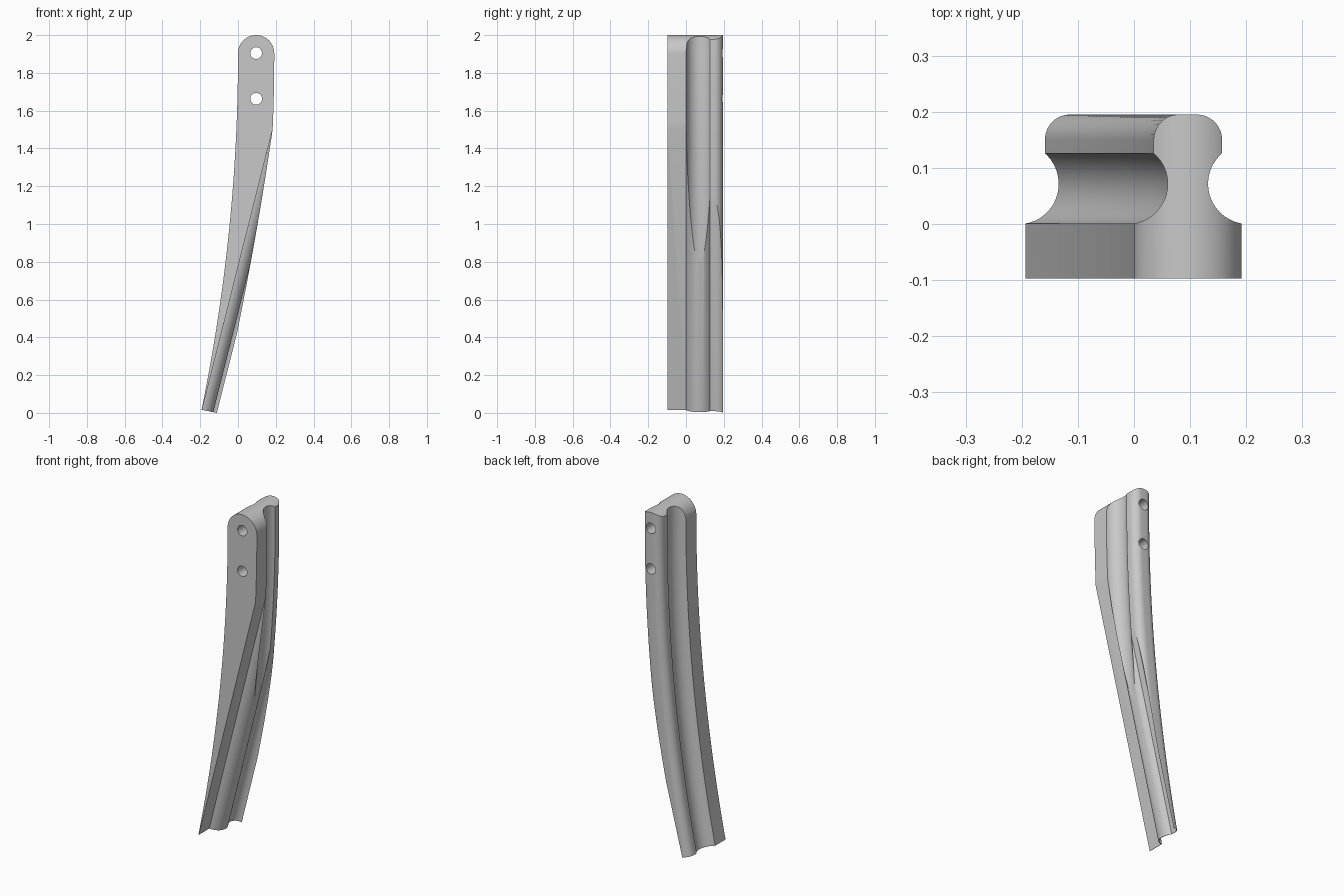
import bpy, bmesh
from math import cos, sin, pi, radians, sqrt
from mathutils import Vector

if "Cube" in bpy.data.objects:
    bpy.data.objects.remove(bpy.data.objects["Cube"], do_unlink=True)

WIDTH = 0.192
FRONT, BACK = -0.097, 0.195
BOTTOM, STRAIGHT = 0.0165, 1.9

grey = bpy.data.materials.new("plain grey")
grey.use_nodes = True
grey.diffuse_color = (0.58, 0.58, 0.58, 1)
grey.node_tree.nodes["Principled BSDF"].inputs["Base Color"].default_value = (0.58, 0.58, 0.58, 1)


def edge_profile(front, back):
    """Moulded edge as (inset, y): flat band, cove, then rounded bead."""
    pts = [(0, front)]
    for i in range(21):
        a = radians(-80.7 + 130.1 * i / 20)
        pts.append((-0.0115 + 0.0715 * cos(a), 0.0715 + 0.0715 * sin(a)))
    for i in range(15):
        a = pi / 2 * i / 14
        pts.append((0.08 - 0.045 * cos(a), 0.15 + 0.045 * sin(a)))
    if back > BACK:
        pts.append((0.08, back))
    return pts


def loft(name, rings):
    """Skin a list of closed rings and cap both ends."""
    bm = bmesh.new()
    rows = [[bm.verts.new(p) for p in ring] for ring in rings]
    n = len(rows[0])
    for a, b in zip(rows, rows[1:]):
        for i in range(n):
            j = (i + 1) % n
            bm.faces.new((a[i], a[j], b[j], b[i]))
    bm.faces.new(rows[0])
    bm.faces.new(rows[-1])
    bmesh.ops.recalc_face_normals(bm, faces=bm.faces)
    mesh = bpy.data.meshes.new(name)
    bm.to_mesh(mesh)
    bm.free()
    mesh.materials.append(grey)
    obj = bpy.data.objects.new(name, mesh)
    bpy.context.collection.objects.link(obj)
    return obj


def across(origin, slope, offset, y):
    """Point at an offset square to a path of the given dx/dz slope."""
    k = 1 / sqrt(1 + slope * slope)
    return Vector((origin[0] + offset * k, y, origin[1] - offset * slope * k))


def prism(name, outline):
    return loft(name, [[(x, y, z) for x, z in outline] for y in (-0.4, 0.5)])


def boolean(target, cutter, operation):
    cutter.hide_render = True
    mod = target.modifiers.new(cutter.name, "BOOLEAN")
    mod.object = cutter
    mod.operation = operation
    mod.solver = "EXACT"
    bpy.context.view_layer.objects.active = target
    bpy.ops.object.modifier_apply(modifier=mod.name)
    bpy.data.objects.remove(cutter, do_unlink=True)


# Curved bar: symmetric moulded section swept along a bending path
side = edge_profile(FRONT, BACK)
section = side + [(WIDTH - f, y) for f, y in reversed(side)]
bend = 0.193 / (STRAIGHT - BOTTOM) ** 2
rings = []
heights = [BOTTOM + (STRAIGHT - BOTTOM) * i / 48 for i in range(49)] + [2.06]
for z in heights:
    d = max(0, STRAIGHT - z)
    rings.append([across((-bend * d * d, z), 2 * bend * d, f, y) for f, y in section])
bar = loft("curved_bar", rings)

# Straight taper on one side, cut with the same moulding nested into the bar
low, high = (-0.190, BOTTOM), (0.178, 1.48)
slope = (high[0] - low[0]) / (high[1] - low[1])
taper = edge_profile(-0.3, 0.4)
taper += [(0.6, 0.4), (0.6, -0.3)]
ends = [(low[0] + slope * (z - low[1]), z) for z in (-0.3, 1.95)]
boolean(bar, loft("taper_cutter", [[across(e, slope, f, y) for f, y in taper] for e in ends]),
        "DIFFERENCE")

# Rounded top end
r = WIDTH / 2
top = 2 - r
arc = [(r + r * cos(pi * i / 40), top + r * sin(pi * i / 40)) for i in range(41)]
boolean(bar, prism("round_end", arc + [(-0.6, top), (-0.6, -0.2), (0.6, -0.2), (0.6, top)]),
        "INTERSECT")

# Two through holes
for z in (1.905, 1.663):
    hole = [(r + 0.031 * cos(2 * pi * i / 32), z + 0.031 * sin(2 * pi * i / 32)) for i in range(32)]
    boolean(bar, prism("hole_cutter", hole), "DIFFERENCE")

bpy.ops.object.select_all(action="DESELECT")
bar.select_set(True)
bpy.context.view_layer.objects.active = bar
bpy.ops.object.shade_smooth_by_angle(angle=radians(30))
